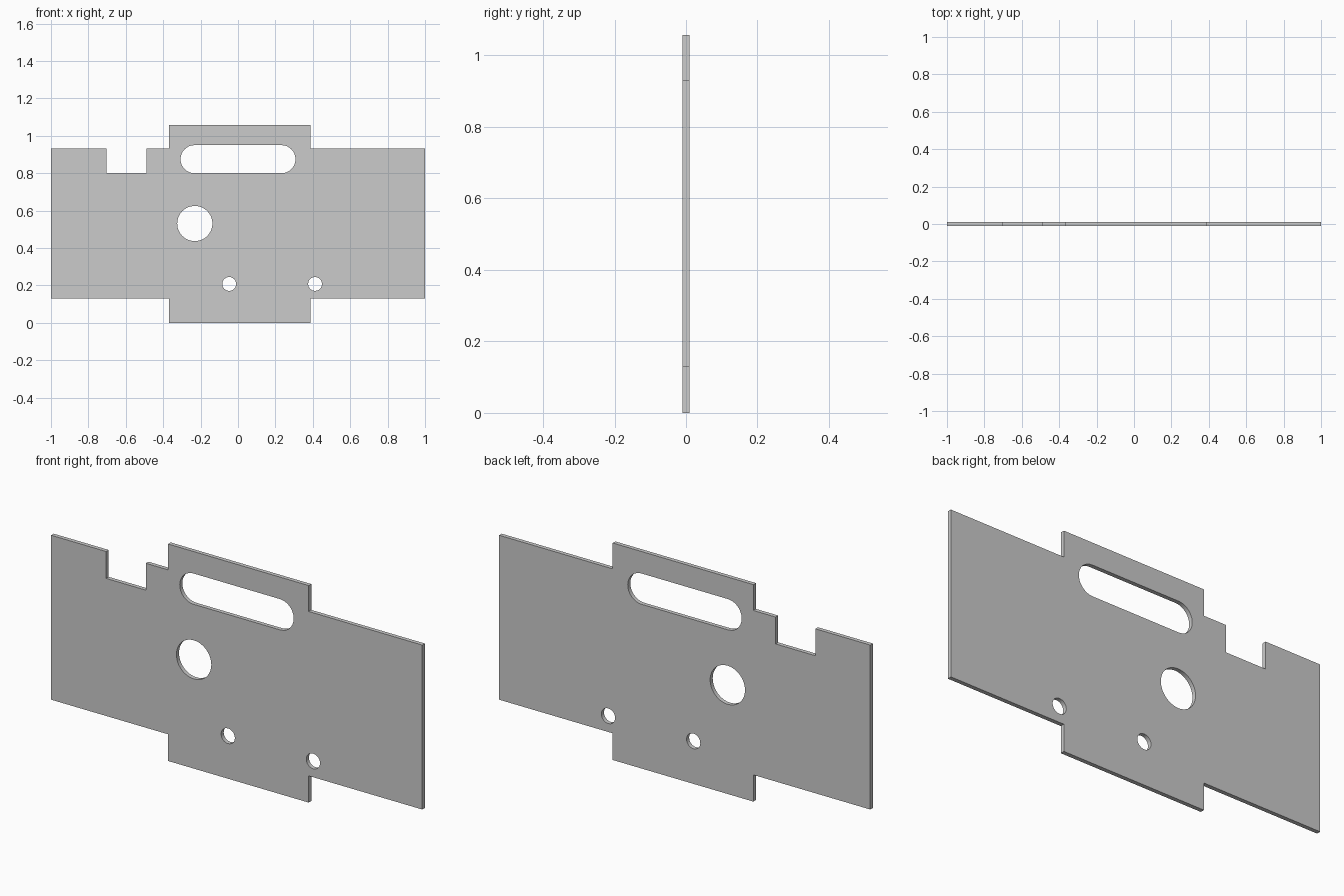
import bpy, bmesh
from math import pi, sin, cos, radians

if "Cube" in bpy.data.objects:
    bpy.data.objects.remove(bpy.data.objects["Cube"])

THICKNESS = 0.02


def arc(cx, cz, r, start, end, n):
    return [(cx + r * cos(start + (end - start) * i / n),
             cz + r * sin(start + (end - start) * i / n)) for i in range(n + 1)]


def circle(cx, cz, r, n=48):
    return arc(cx, cz, r, 0, 2 * pi, n)[:-1]


def slot(x0, x1, cz, r, n=24):
    return (arc(x1 - r, cz, r, -pi / 2, pi / 2, n)
            + arc(x0 + r, cz, r, pi / 2, 3 * pi / 2, n))


# Outer profile: wide panel, top and bottom tabs, notch on the upper left
outline = [(-0.37, 0), (0.388, 0), (0.388, 0.13), (1, 0.13), (1, 0.931),
           (0.388, 0.931), (0.388, 1.057), (-0.37, 1.057), (-0.37, 0.931),
           (-0.49, 0.931), (-0.49, 0.80), (-0.704, 0.80), (-0.704, 0.931),
           (-1, 0.931), (-1, 0.13), (-0.37, 0.13)]

# Handle slot, large round hole, two small bolt holes
holes = [slot(-0.307, 0.307, 0.875, 0.075),
         circle(-0.231, 0.531, 0.094),
         circle(-0.047, 0.208, 0.037, 32),
         circle(0.412, 0.208, 0.037, 32)]

# Filled, extruded 2D curve stood upright
curve = bpy.data.curves.new("mounting_plate", 'CURVE')
curve.dimensions = '2D'
curve.fill_mode = 'BOTH'
curve.extrude = THICKNESS / 2
for loop in [outline] + holes:
    spline = curve.splines.new('POLY')
    spline.points.add(len(loop) - 1)
    for point, (x, z) in zip(spline.points, loop):
        point.co = (x, z, 0, 1)
    spline.use_cyclic_u = True

plate = bpy.data.objects.new("mounting_plate", curve)
bpy.context.collection.objects.link(plate)
plate.rotation_euler.x = radians(90)
bpy.context.view_layer.objects.active = plate
plate.select_set(True)
bpy.ops.object.convert(target='MESH')
plate = bpy.context.object
bpy.ops.object.transform_apply(location=False, rotation=True, scale=False)

# Weld the caps to the rims and keep the plate edges crisp
bm = bmesh.new()
bm.from_mesh(plate.data)
bmesh.ops.remove_doubles(bm, verts=bm.verts, dist=0.0001)
bmesh.ops.recalc_face_normals(bm, faces=bm.faces)
bm.to_mesh(plate.data)
bm.free()
bpy.ops.object.shade_smooth_by_angle(angle=radians(30))
